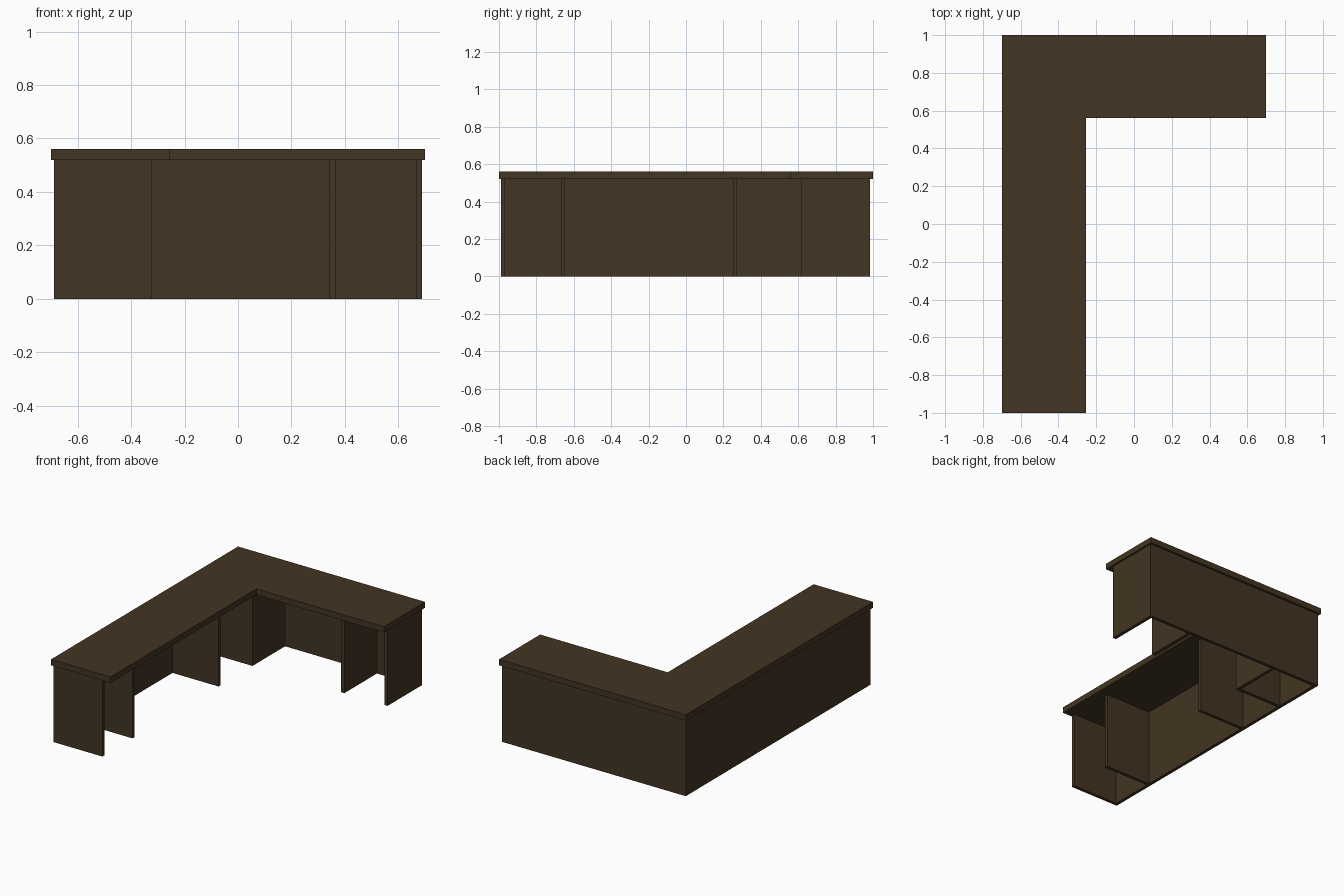
import bpy, bmesh

if "Cube" in bpy.data.objects:
    bpy.data.objects.remove(bpy.data.objects["Cube"])

wood = bpy.data.materials.new("dark brown wood")
wood.diffuse_color = (0.055, 0.035, 0.016, 1)
wood.use_nodes = True
wood.node_tree.nodes["Principled BSDF"].inputs["Base Color"].default_value = wood.diffuse_color


def prism(name, outline, z0, z1):
    """Extrude a flat outline from z0 up to z1."""
    bm = bmesh.new()
    face = bm.faces.new([bm.verts.new((x, y, z0)) for x, y in outline])
    ext = bmesh.ops.extrude_face_region(bm, geom=[face])
    top = [v for v in ext["geom"] if isinstance(v, bmesh.types.BMVert)]
    bmesh.ops.translate(bm, verts=top, vec=(0, 0, z1 - z0))
    bmesh.ops.recalc_face_normals(bm, faces=bm.faces)
    mesh = bpy.data.meshes.new(name)
    bm.to_mesh(mesh)
    bm.free()
    mesh.materials.append(wood)
    obj = bpy.data.objects.new(name, mesh)
    bpy.context.collection.objects.link(obj)
    return obj


UNDER, TOP = 0.52, 0.56          # countertop underside and top
LEFT, RIGHT = -0.688, 0.689      # outer faces of the panels
FRONT, BACK = -0.99, 0.985
INNER_X, INNER_Y = -0.322, 0.615  # free edges of the dividers
T = 0.022                        # panel thickness


def panel(name, x0, x1, y0, y1):
    prism(name, [(x0, y0), (x1, y0), (x1, y1), (x0, y1)], 0, UNDER)


# L-shaped countertop
prism("countertop", [(-0.70, -1), (-0.255, -1), (-0.255, 0.56),
                     (0.70, 0.56), (0.70, 1), (-0.70, 1)], UNDER, TOP)

# Outer walls of the two wings
panel("left_wall", LEFT, LEFT + T, FRONT, BACK)
panel("back_wall", LEFT + T, RIGHT, BACK - T, BACK)

# Upright panels across the long wing, the last one closing the corner box
for name, y in (("front_end_panel", FRONT), ("front_divider", -0.668),
                ("middle_divider", 0.251), ("corner_front_panel", INNER_Y)):
    panel(name, LEFT + T, INNER_X, y, y + T)

# Upright panels across the short wing
for name, x0, x1, y0 in (("corner_side_panel", INNER_X - T, INNER_X, INNER_Y + T),
                         ("right_divider", 0.341, 0.366, INNER_Y),
                         ("right_end_panel", 0.666, RIGHT, INNER_Y)):
    panel(name, x0, x1, y0, BACK - T)
